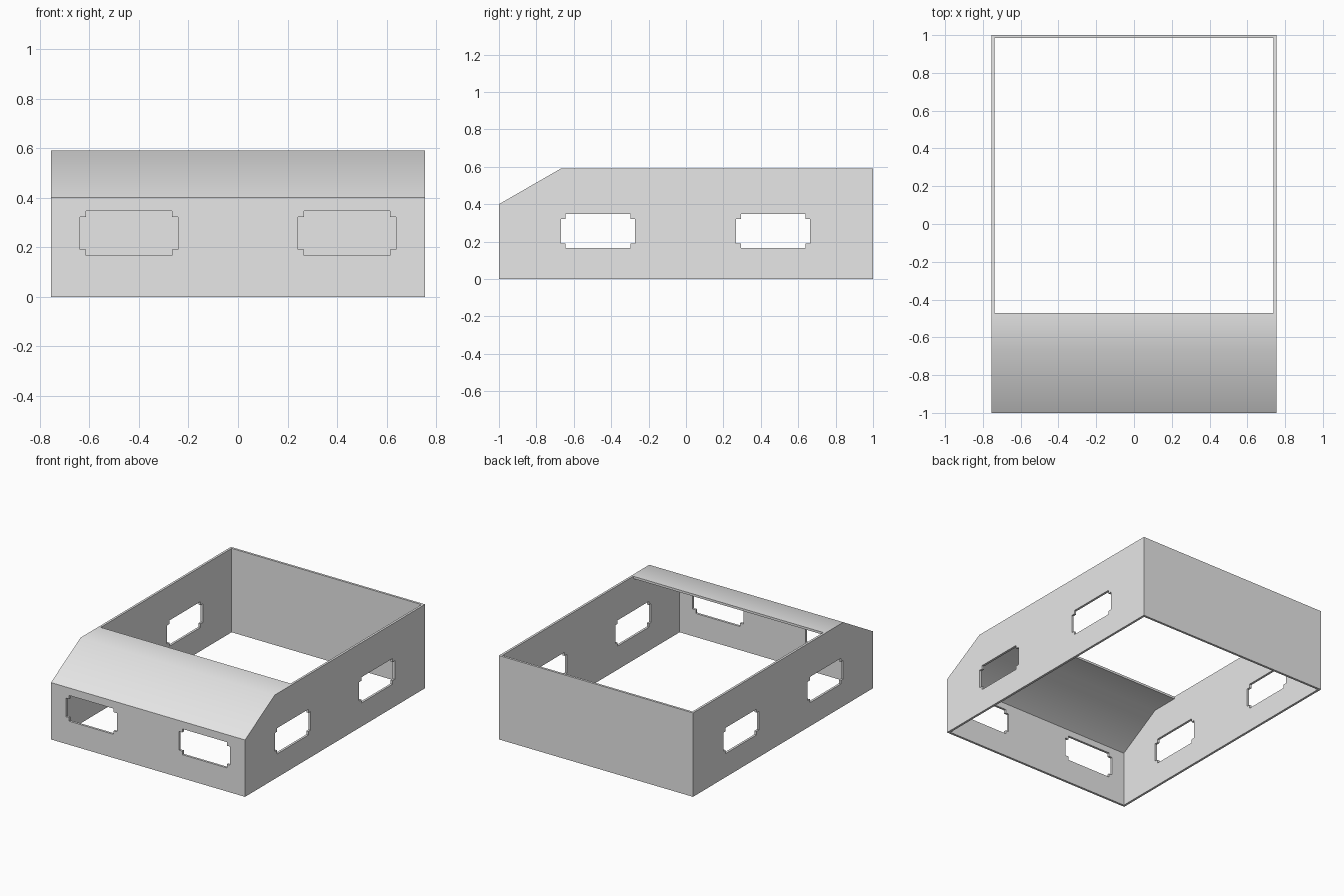
import bpy, bmesh, math

cube = bpy.data.objects.get("Cube")
if cube:
    bpy.data.objects.remove(cube, do_unlink=True)

HALF_W, T = 0.755, 0.016            # half width, wall thickness
TOP, NOSE, KINK, ROOF_END = 0.59, 0.4, -0.67, -0.47

grey = bpy.data.materials.new("plain grey")
grey.use_nodes = True
grey.diffuse_color = (0.8, 0.8, 0.8, 1)
grey.node_tree.nodes["Principled BSDF"].inputs["Base Color"].default_value = (0.8, 0.8, 0.8, 1)


def prism(name, outline, axis, start, end):
    """Extrude a closed outline along x or y."""
    bm = bmesh.new()

    def place(p, d):
        return (d, p[0], p[1]) if axis == "x" else (p[0], d, p[1])

    a = [bm.verts.new(place(p, start)) for p in outline]
    b = [bm.verts.new(place(p, end)) for p in outline]
    bm.faces.new(a)
    bm.faces.new(b)
    for i in range(len(a)):
        j = (i + 1) % len(a)
        bm.faces.new((a[i], a[j], b[j], b[i]))
    bmesh.ops.recalc_face_normals(bm, faces=bm.faces)
    mesh = bpy.data.meshes.new(name)
    bm.to_mesh(mesh)
    bm.free()
    mesh.materials.append(grey)
    obj = bpy.data.objects.new(name, mesh)
    bpy.context.collection.objects.link(obj)
    return obj


def window_outline(centre, half=0.198, low=0.166, high=0.347, n=0.025):
    """Rectangle with a square step at every corner."""
    l, r = centre - half, centre + half
    return [(l + n, low), (r - n, low), (r - n, low + n), (r, low + n),
            (r, high - n), (r - n, high - n), (r - n, high), (l + n, high),
            (l + n, high - n), (l, high - n), (l, low + n), (l + n, low + n)]


def cut(target, cutter):
    bpy.ops.object.select_all(action="DESELECT")
    bpy.context.view_layer.objects.active = target
    target.select_set(True)
    mod = target.modifiers.new("cut", "BOOLEAN")
    mod.operation, mod.solver, mod.object = "DIFFERENCE", "EXACT", cutter
    bpy.ops.object.modifier_apply(modifier=mod.name)
    bpy.data.objects.remove(cutter, do_unlink=True)


# Solid body with sloping front roof
body = prism("body_shell", [(-1, 0), (1, 0), (1, TOP), (KINK, TOP), (-1, NOSE)],
             "x", -HALF_W, HALF_W)

# Hollow inside, open below and behind the roof panel
slope = math.atan2(TOP - NOSE, KINK + 1)
inner_kink = KINK + T * math.tan(slope / 2)
inner_nose = NOSE + T * math.tan(slope) - T / math.cos(slope)
cut(body, prism("cavity", [(T - 1, -0.1), (1 - T, -0.1), (1 - T, 0.7), (ROOF_END, 0.7),
                           (ROOF_END, TOP - T), (inner_kink, TOP - T), (T - 1, inner_nose)],
                "x", T - HALF_W, HALF_W - T))

# Side windows through both walls, front windows through the front wall
for y in (-0.47, 0.466):
    cut(body, prism("side_window", window_outline(y), "x", -1, 1))
for x in (-0.44, 0.44):
    cut(body, prism("front_window", window_outline(x), "y", -1.1, -0.9))

# Edge loop at the roof's rear, so its soft bend does not shade the rims
bm = bmesh.new()
bm.from_mesh(body.data)
bmesh.ops.bisect_plane(bm, geom=bm.verts[:] + bm.edges[:] + bm.faces[:], dist=0.0001,
                       plane_co=(0, ROOF_END, 0), plane_no=(0, 1, 0))
bm.to_mesh(body.data)
bm.free()

bpy.ops.object.select_all(action="DESELECT")
body.select_set(True)
bpy.context.view_layer.objects.active = body
bpy.ops.object.shade_smooth_by_angle(angle=math.radians(35))
